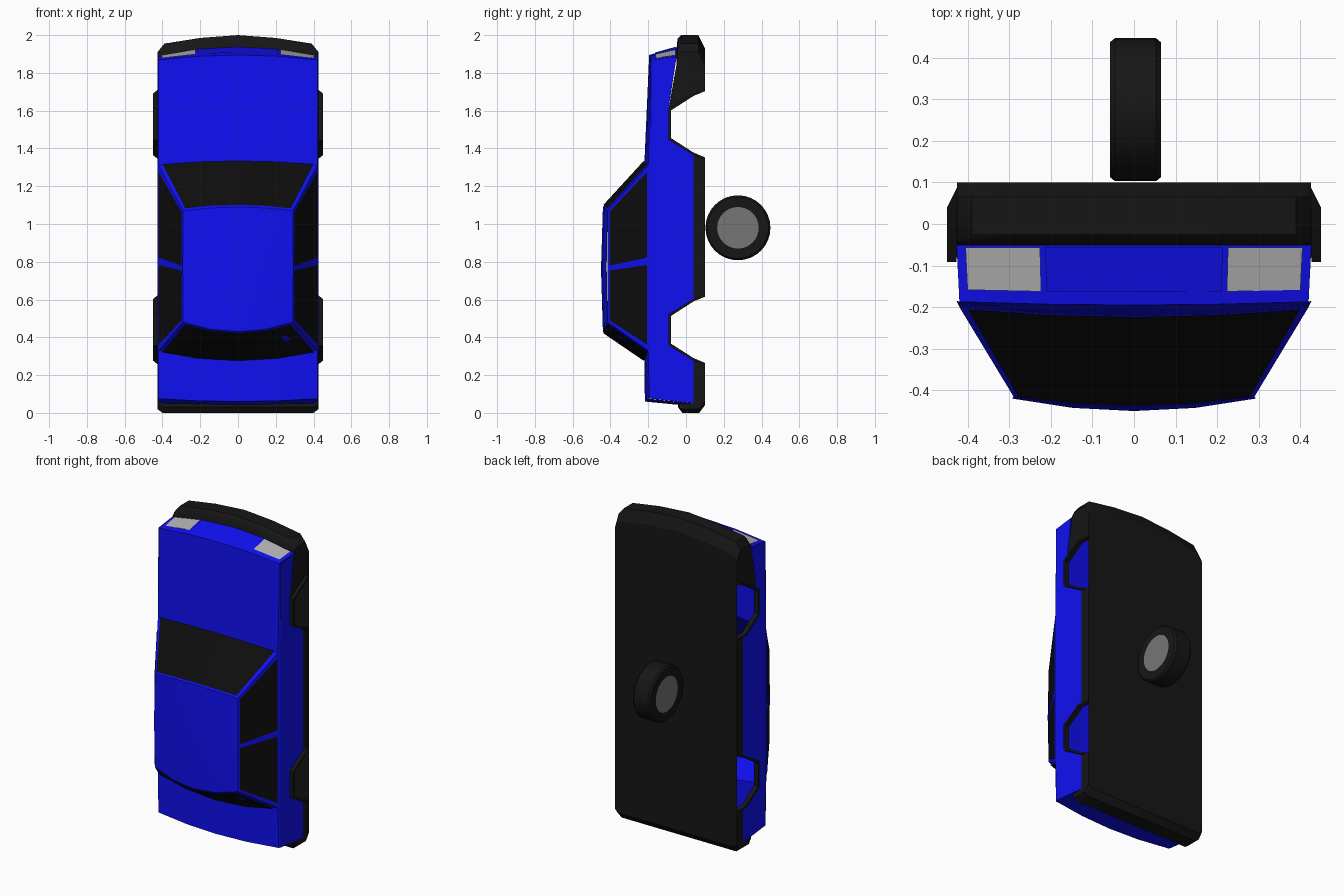
import bpy, bmesh, math
from mathutils import Vector

if "Cube" in bpy.data.objects:
    bpy.data.objects.remove(bpy.data.objects["Cube"])

MID = Vector((0, -0.1, 1.0))


def material(name, rgb):
    m = bpy.data.materials.new(name)
    m.diffuse_color = (*rgb, 1)
    m.use_nodes = True
    m.node_tree.nodes["Principled BSDF"].inputs["Base Color"].default_value = m.diffuse_color
    return m


BLUE = material("blue_paint", (0.005, 0.005, 0.9))
BLACK = material("black_trim", (0.008, 0.008, 0.008))
GLASS = material("dark_glass", (0.004, 0.004, 0.004))
LAMP = material("lamp_grey", (0.45, 0.45, 0.45))
HUB = material("hub_grey", (0.18, 0.18, 0.18))


def make(name, verts, faces, mat, angle=30):
    """Mesh object whose faces look away from the car's middle."""
    me = bpy.data.meshes.new(name)
    me.from_pydata([tuple(v) for v in verts], [], faces)
    bm = bmesh.new()
    bm.from_mesh(me)
    bmesh.ops.recalc_face_normals(bm, faces=bm.faces)
    if sum(f.normal.dot(f.calc_center_median() - MID) * f.calc_area() for f in bm.faces) < 0:
        bmesh.ops.reverse_faces(bm, faces=bm.faces)
    bm.to_mesh(me)
    bm.free()
    ob = bpy.data.objects.new(name, me)
    bpy.context.collection.objects.link(ob)
    me.materials.append(mat)
    bpy.ops.object.select_all(action='DESELECT')
    ob.select_set(True)
    bpy.context.view_layer.objects.active = ob
    bpy.ops.object.shade_smooth_by_angle(angle=math.radians(angle))
    return ob


def grid(name, rows, mat, angle=30):
    """Skin a list of equally long point rows."""
    n = len(rows[0])
    faces = [(r * n + c, r * n + c + 1, (r + 1) * n + c + 1, (r + 1) * n + c)
             for r in range(len(rows) - 1) for c in range(n - 1)]
    return make(name, [p for row in rows for p in row], faces, mat, angle)


def mix(a, b, t):
    return tuple(p + (q - p) * t for p, q in zip(a, b))


def arc(st, fr, off=(0, 0)):
    """Bowed cross-car line: half width, y centre, y edge, z centre, z edge."""
    w, yc, ye, zc, ze = st
    return [(w * f, yc + (ye - yc) * f * f + off[0], zc + (ze - zc) * f * f + off[1]) for f in fr]


FULL = (-1, -0.5, 0, 0.5, 1)

# cross-car lines of the upper shell, nose to tail
nose_low = (0.427, -0.05, -0.05, 1.935, 1.885)
nose_top = (0.42, -0.195, -0.187, 1.895, 1.868)
screen_base = (0.42, -0.22, -0.2, 1.33, 1.31)
roof_front = (0.29, -0.44, -0.415, 1.09, 1.07)
roof_mid = (0.293, -0.45, -0.42, 0.76, 0.775)
roof_rear = (0.29, -0.44, -0.415, 0.43, 0.48)
rear_base = (0.42, -0.22, -0.2, 0.28, 0.33)
deck_end = (0.42, -0.218, -0.195, 0.06, 0.075)
tail_low = (0.427, 0.04, 0.04, 0.035, 0.05)

panels = [("nose", (nose_low, nose_top)), ("hood", (nose_top, screen_base)),
          ("windscreen_frame", (screen_base, roof_front)),
          ("roof", (roof_front, roof_mid, roof_rear)),
          ("rear_window_frame", (roof_rear, rear_base)),
          ("trunk_lid", (rear_base, deck_end)), ("tail", (deck_end, tail_low))]
for name, sts in panels:
    grid(name, [arc(s, FULL) for s in sts], BLUE)

# front and rear glass, just proud of their frames
PANE = (-0.95, -0.5, 0, 0.5, 0.95)
for name, a, b, dz in (("windscreen", screen_base, roof_front, 0.004),
                       ("rear_window", rear_base, roof_rear, -0.004)):
    grid(name, [arc(mix(a, b, t), PANE, (-0.004, dz)) for t in (0.0, 0.97)], GLASS)

# headlights and grille panel on the nose
for name, fr, mat in (("headlight_right", (0.53, 0.95), LAMP),
                      ("headlight_left", (-0.95, -0.53), LAMP),
                      ("grille", (-0.5, 0, 0.5), BLUE)):
    grid(name, [arc(mix(nose_low, nose_top, t), fr, (-0.001, 0.004)) for t in (0.04, 0.78)], mat)

# wheel arch half outlines (y, z from arch centre)
OUTER = [(0.1, 0.187), (0.04, 0.163), (-0.092, 0.083)]
INNER = [(0.1, 0.175), (0.04, 0.15), (-0.08, 0.073)]
FRONT_Z, REAR_Z = 1.528, 0.44


def arch(half, cz):
    return [(y, cz + z) for y, z in half] + [(y, cz - z) for y, z in reversed(half)]


side_blue = ([(-0.185, 1.868), (-0.05, 1.885)] + arch(OUTER[2:], FRONT_Z)
             + [(0.04, FRONT_Z - 0.163)] + arch(OUTER[1:], REAR_Z)
             + [(0.04, 0.05), (-0.185, 0.075)])
side_black = {
    "front_lower_panel": [(-0.05, 1.845), (-0.045, 1.89), (-0.025, 1.91), (0.065, 1.91), (0.1, 1.84)]
    + arch(OUTER, FRONT_Z)[:3],
    "sill": arch(OUTER, FRONT_Z)[4:] + arch(OUTER, REAR_Z)[:2],
    "rear_lower_panel": arch(OUTER, REAR_Z)[4:]
    + [(0.1, 0.06), (0.07, 0.02), (-0.02, 0.02), (-0.04, 0.05), (0.04, 0.05)],
}

for s, tag in ((1, "right"), (-1, "left")):
    def flat(name, pts, x, mat):
        make(f"{name}_{tag}", [(s * x, y, z) for y, z in pts], [range(len(pts))], mat)

    # body side, shoulder bevel and black lower panels
    flat("body_side", side_blue, 0.427, BLUE)
    grid(f"shoulder_{tag}", [[(s * 0.427, -0.185, z) for z in (1.868, 1.31, 0.33, 0.075)],
                             [(s * 0.42, y, z) for y, z in ((-0.187, 1.868), (-0.2, 1.31),
                                                            (-0.2, 0.33), (-0.195, 0.075))]], BLUE)
    for name, pts in side_black.items():
        flat(name, pts, 0.426, BLACK)

    # arch flares
    for cz, end in ((FRONT_Z, "front"), (REAR_Z, "rear")):
        rows = [[(s * (x - (0.03 if y == 0.1 else 0)), y, z) for y, z in arch(half, cz)]
                for half, x in ((OUTER, 0.427), (OUTER, 0.45), (INNER, 0.45), (INNER, 0.42))]
        grid(f"{end}_arch_flare_{tag}", rows, BLACK)

    # cabin side and its two windows
    def cabin(u, v, off=0.0):
        low = (s * 0.42, -0.2, 1.31 - 0.98 * u)
        top = (s * 0.29, -0.415, 1.07 - 0.59 * u)
        p = mix(low, top, v)
        return (p[0] + s * off, p[1] - off * 0.6, p[2])

    grid(f"cabin_frame_{tag}", [[cabin(u, v) for u in (0, 0.5, 1)] for v in (0, 1)], BLUE)
    for name, u0, u1 in (("front_window", 0.03, 0.497), ("rear_side_window", 0.538, 0.97)):
        grid(f"{name}_{tag}", [[cabin(u, v, 0.003) for u in (u0, u1)] for v in (0.02, 0.95)], GLASS)

# bumpers: a (y, z) profile swept across the car
front_x = [(-0.426, 1.91), (-0.39, 1.955), (-0.2, 1.985), (0, 2.0),
           (0.2, 1.985), (0.39, 1.955), (0.426, 1.91)]
front_prof = [(-0.05, -0.07), (-0.045, -0.02), (-0.025, 0), (0.065, 0), (0.1, -0.07)]
grid("front_bumper", [[(x, y, z + dz) for x, z in front_x] for y, dz in front_prof], BLACK, 40)
rear_x = [(-0.426, 0.02), (-0.4, 0), (0, 0), (0.4, 0), (0.426, 0.02)]
rear_prof = [(-0.04, 0.05), (-0.042, 0.03), (-0.02, 0), (0.07, 0), (0.1, 0.04)]
grid("rear_bumper", [[(x, y, z + dz) for x, z in rear_x] for y, dz in rear_prof], BLACK, 40)

# flat underside
under = [(x, 0.1, z - 0.07) for x, z in front_x] + [(0.426, 0.1, 0.06), (0.4, 0.1, 0.04),
                                                   (-0.4, 0.1, 0.04), (-0.426, 0.1, 0.06)]
make("underside", under, [range(len(under))], BLACK)

# single wheel behind the underside: turned tyre with a hub disc on each side
SEG = 32


def ring(x, r):
    return [(x, 0.275 + r * math.cos(2 * math.pi * i / SEG), 0.98 + r * math.sin(2 * math.pi * i / SEG))
            for i in range(SEG + 1)]


tyre = grid("tyre", [ring(x, r) for x, r in ((-0.058, 0.11), (-0.058, 0.162), (-0.046, 0.172),
                                             (0.053, 0.172), (0.065, 0.162), (0.065, 0.11))], BLACK)
for x, tag in ((-0.058, "left"), (0.065, "right")):
    make(f"hub_{tag}", ring(x, 0.11)[:-1], [range(SEG)], HUB)
